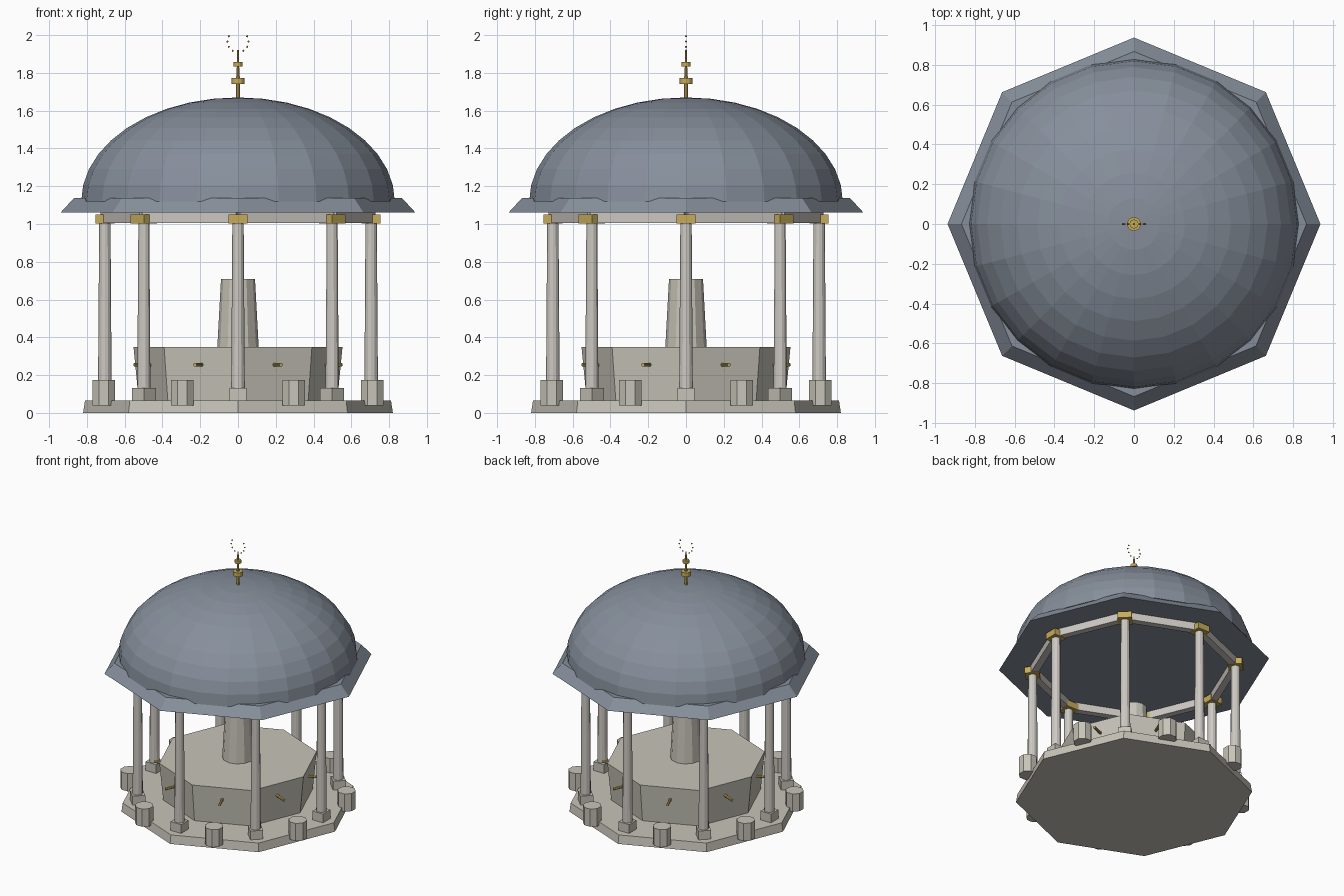
import bpy
from math import sin, cos, pi, radians
from mathutils import Vector

cube = bpy.data.objects.get("Cube")
if cube:
    bpy.data.objects.remove(cube, do_unlink=True)


def material(name, rgb):
    m = bpy.data.materials.new(name)
    m.use_nodes = True
    m.diffuse_color = (*rgb, 1)
    m.node_tree.nodes["Principled BSDF"].inputs["Base Color"].default_value = (*rgb, 1)
    return m


stone = material("warm_stone", (0.57, 0.55, 0.48))
marble = material("pale_marble", (0.61, 0.58, 0.54))
slate = material("slate_blue", (0.24, 0.275, 0.33))
gold = material("gold", (0.57, 0.41, 0.1))


def finish(name, mat):
    ob = bpy.context.object
    ob.name = name
    ob.data.materials.append(mat)
    return ob


def lathe(name, mat, profile, sides, x=0, y=0, turn=0):
    """Closed solid of stacked polygon rings; profile is (radius, height) pairs."""
    verts, faces = [], []
    for r, z in profile:
        for i in range(sides):
            a = 2 * pi * i / sides
            verts.append((r * cos(a), r * sin(a), z))
    for k in range(len(profile) - 1):
        for i in range(sides):
            j = (i + 1) % sides
            low, high = k * sides, (k + 1) * sides
            faces.append((low + i, low + j, high + j, high + i))
    faces.append(tuple(reversed(range(sides))))
    faces.append(tuple(range(len(verts) - sides, len(verts))))
    mesh = bpy.data.meshes.new(name)
    mesh.from_pydata(verts, [], faces)
    mesh.materials.append(mat)
    ob = bpy.data.objects.new(name, mesh)
    ob.location = (x, y, 0)
    ob.rotation_euler.z = turn
    bpy.context.collection.objects.link(ob)
    return ob


def box(name, mat, centre, size, turn):
    bpy.ops.mesh.primitive_cube_add(size=1, location=centre, rotation=(0, 0, turn))
    bpy.context.object.scale = size
    return finish(name, mat)


# Platform, basin and central pillar
lathe("platform", stone, [(0.82, 0), (0.81, 0.065)], 8)
lathe("basin", stone, [(0.525, 0.06), (0.553, 0.348)], 8)
lathe("central_pillar", stone, [(0.11, 0.34), (0.09, 0.71)], 12)

# Ring of columns with plinths, capitals and linking beams
ring = 0.705
for i in range(8):
    a = i * pi / 4
    x, y = ring * cos(a), ring * sin(a)
    box("column_plinth", stone, (x, y, 0.097), (0.09, 0.09, 0.07), a)
    lathe("column", marble, [(0.036, 0.13), (0.03, 1.01)], 12, x, y, a)
    box("column_capital", gold, (x, y, 1.026), (0.1, 0.1, 0.048), a)

    # Parts centred on each side of the octagon
    b = a + pi / 8
    out = Vector((cos(b), sin(b), 0))
    mid = out * ring * cos(pi / 8)
    box("beam", marble, (mid.x, mid.y, 1.034), (0.05, 0.54, 0.056), b)
    lathe("stool", stone, [(0.065, 0.04), (0.065, 0.175)], 8, out.x * 0.77, out.y * 0.77, b)
    bpy.ops.mesh.primitive_cylinder_add(
        vertices=8, radius=0.01, depth=0.1,
        location=out * 0.545 + Vector((0, 0, 0.255)), rotation=(0, pi / 2, b))
    finish("tap", gold)

# Sloping octagonal eave and faceted dome
lathe("eave", slate, [(0.938, 1.062), (0.868, 1.138)], 8)
steps = 10
dome = [(0.83 * cos(k * pi / 2 / steps), 1.12 + 0.55 * sin(k * pi / 2 / steps))
        for k in range(steps)]
lathe("dome", slate, dome + [(0.002, 1.67)], 24)

# Finial: rod, two collars and a beaded crescent
lathe("finial_rod", gold, [(0.011, 1.65), (0.011, 1.75), (0.006, 1.84), (0.005, 1.92)], 8)
lathe("finial_large_collar", gold, [(0.035, 1.74), (0.035, 1.773)], 12)
lathe("finial_small_collar", gold, [(0.023, 1.835), (0.023, 1.857)], 12)
for k in range(-4, 5):
    t = radians(30 * k)
    bpy.ops.mesh.primitive_ico_sphere_add(
        subdivisions=1, radius=0.006,
        location=(0.056 * sin(t), 0, 1.966 - 0.056 * cos(t)))
    finish("crescent_bead", gold)
